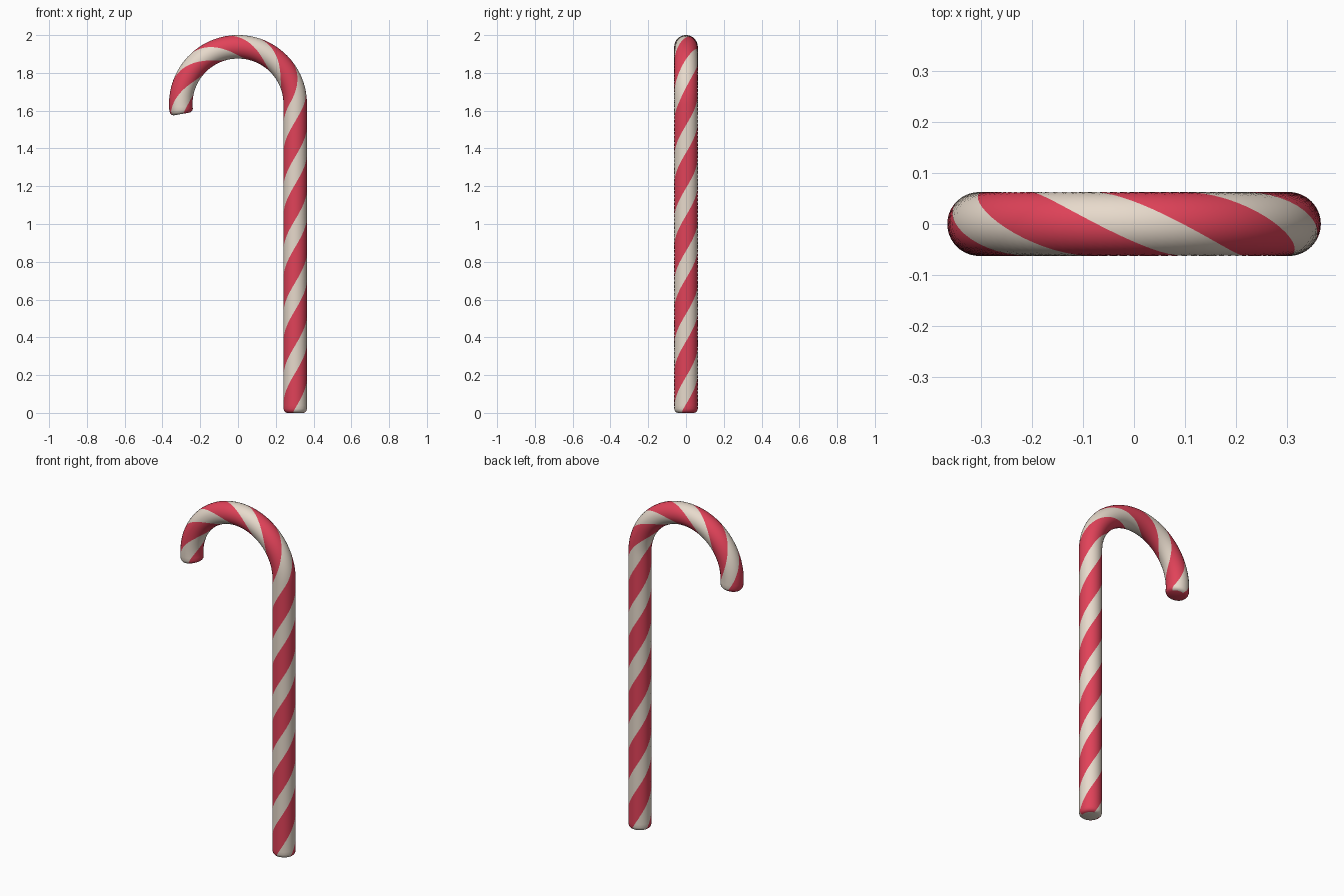
import bpy, bmesh, math

if "Cube" in bpy.data.objects:
    bpy.data.objects.remove(bpy.data.objects["Cube"])

R, TUBE = 0.303, 0.0625         # hook radius, stick radius
BEND_Z = 1.635                  # height where the hook begins
SWEEP = math.radians(190)       # hook sweep
SIDES = 32
LENGTH = BEND_Z + R * SWEEP
TWIST_START, TWIST_BEND = -64, 820   # stripe angle at the foot and at the bend


def material(name, rgb):
    m = bpy.data.materials.new(name)
    m.diffuse_color = (*rgb, 1)
    m.use_nodes = True
    m.node_tree.nodes["Principled BSDF"].inputs["Base Color"].default_value = m.diffuse_color
    return m


def frame(s):
    """Centre, outward direction and stripe angle at distance s along the path."""
    if s <= BEND_Z:
        twist = TWIST_START + (TWIST_BEND - TWIST_START) * s / BEND_Z
        return (R, s), (1, 0), math.radians(twist)
    a = (s - BEND_Z) / R
    out = (math.cos(a), math.sin(a))
    return (R * out[0], BEND_Z + R * out[1]), out, math.radians(TWIST_BEND) + a * 2.95


# ring stations: rounded rim, shaft, hook, rounded rim
rim = [(0, 0.70), (0.004, 0.85), (0.011, 0.95), (0.022, 1.0)]
n = 150
stations = list(rim)
stations += [(0.022 + (LENGTH - 0.044) * i / n, 1.0) for i in range(1, n)]
stations += [(LENGTH - s, k) for s, k in reversed(rim)]

# sweep a twisted ring so the mesh edges follow the stripes
bm = bmesh.new()
rings = []
for s, k in stations:
    (cx, cz), (ox, oz), twist = frame(s)
    ring = []
    for j in range(SIDES):
        p = twist + (j - 3.5) * 2 * math.pi / SIDES
        u, v = TUBE * k * math.cos(p), TUBE * k * math.sin(p)
        ring.append(bm.verts.new((cx + ox * u, v, cz + oz * u)))
    rings.append(ring)

for a, b in zip(rings, rings[1:]):
    for j in range(SIDES):
        f = bm.faces.new((a[j], a[(j + 1) % SIDES], b[(j + 1) % SIDES], b[j]))
        f.material_index = 1 if j % 16 < 7 else 0   # two white stripes
bm.faces.new(rings[0]).material_index = 1           # foot end
bm.faces.new(rings[-1]).material_index = 0          # hook end
bmesh.ops.recalc_face_normals(bm, faces=bm.faces)

mesh = bpy.data.meshes.new("striped_cane")
bm.to_mesh(mesh)
bm.free()
mesh.materials.append(material("candy red", (0.75, 0.055, 0.10)))
mesh.materials.append(material("cream white", (0.80, 0.70, 0.60)))
cane = bpy.data.objects.new("striped_cane", mesh)
bpy.context.collection.objects.link(cane)
bpy.context.view_layer.objects.active = cane
cane.select_set(True)
bpy.ops.object.shade_smooth_by_angle(angle=math.radians(40))
